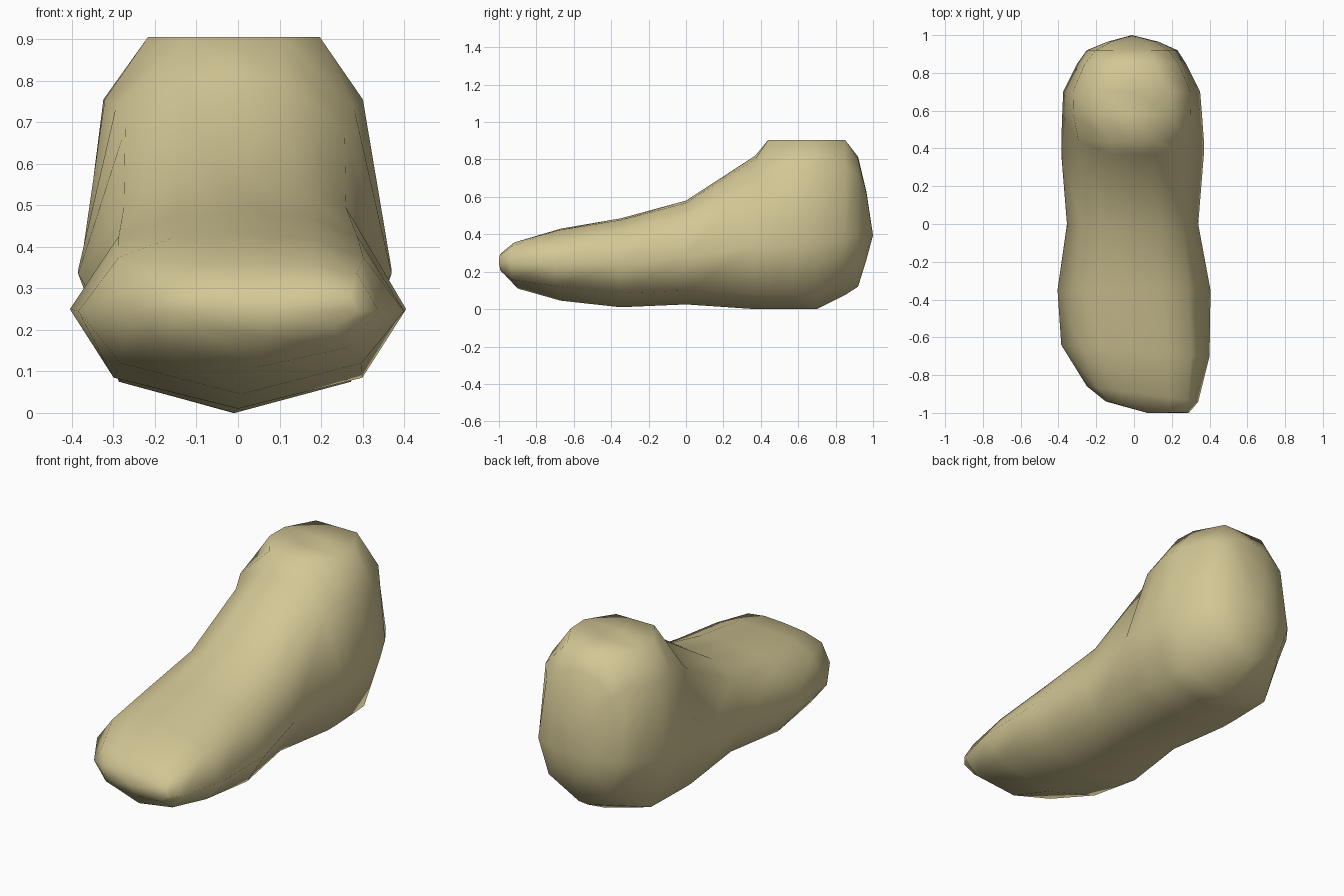
import bpy, bmesh

# One flat colour
mat = bpy.data.materials.new("khaki tan")
mat.diffuse_color = (0.65, 0.57, 0.30, 1)

# Cross-sections from toe to heel:
# y, left x, right x, sole z, widest z, shoulder z, shoulder width, top width, top z
SECTIONS = [
    (-0.97, -0.15, 0.29, 0.19, 0.25, 0.29, 0.90, 0.50, 0.31),
    (-0.90, -0.25, 0.34, 0.115, 0.25, 0.34, 0.82, 0.45, 0.365),
    (-0.67, -0.385, 0.40, 0.05, 0.25, 0.38, 0.75, 0.42, 0.435),
    (-0.35, -0.405, 0.405, 0.015, 0.255, 0.43, 0.71, 0.38, 0.49),
    (0.00, -0.355, 0.34, 0.03, 0.29, 0.50, 0.77, 0.40, 0.585),
    (0.37, -0.385, 0.37, 0.005, 0.34, 0.69, 0.70, 0.30, 0.825),
    (0.44, -0.385, 0.37, 0.005, 0.35, 0.74, 0.76, 0.30, 0.91),
    (0.58, -0.38, 0.36, 0.005, 0.35, 0.76, 0.84, 0.56, 0.91),
    (0.70, -0.375, 0.35, 0.005, 0.36, 0.76, 0.86, 0.56, 0.91),
    (0.85, -0.30, 0.275, 0.08, 0.38, 0.77, 0.86, 0.42, 0.91),
    (0.92, -0.25, 0.23, 0.125, 0.40, 0.72, 0.80, 0.42, 0.82),
    (0.965, -0.14, 0.13, 0.27, 0.40, 0.56, 0.85, 0.45, 0.63),
]


def ring(bm, y, xl, xr, zb, zm, zs, ws, wt, zt):
    """Ten-sided section, with the toe skewed toward one side."""
    cx, hw = (xl + xr) / 2, (xr - xl) / 2
    z_side = zt if zt > 0.9 else zt - 0.15 * (zt - zs)
    sole = zb + 0.35 * (zm - zb) if zb > 0.06 else zb + 0.075
    half = [(0.74, sole), (1, zm), (ws, zs), (wt, z_side)]
    pts = [(0, zb)] + half + [(0, zt)] + [(-w, z) for w, z in reversed(half)]
    skew = 0.14 * max(0, min(1, (-y - 0.4) / 0.5))
    return [bm.verts.new((cx + w * hw, max(-1, y - skew * w * hw), z)) for w, z in pts]


# Foot: loft of the sections, closed by a point at the toe and the heel
bm = bmesh.new()
rings = [ring(bm, *s) for s in SECTIONS]
n = len(rings[0])
for a, b in zip(rings, rings[1:]):
    for i in range(n):
        j = (i + 1) % n
        bm.faces.new((a[i], a[j], b[j], b[i]))
toe = bm.verts.new((0.07, -1.0, 0.25))
heel = bm.verts.new((-0.01, 1.0, 0.40))
for i in range(n):
    j = (i + 1) % n
    bm.faces.new((toe, rings[0][j], rings[0][i]))
    bm.faces.new((heel, rings[-1][i], rings[-1][j]))
bmesh.ops.recalc_face_normals(bm, faces=bm.faces)
for f in bm.faces:
    f.smooth = True

# Stand the foot exactly on the ground
low = min(v.co.z for v in bm.verts)
for v in bm.verts:
    v.co.z -= low

mesh = bpy.data.meshes.new("foot")
bm.to_mesh(mesh)
bm.free()
mesh.materials.append(mat)
foot = bpy.data.objects.new("foot", mesh)
bpy.context.collection.objects.link(foot)
